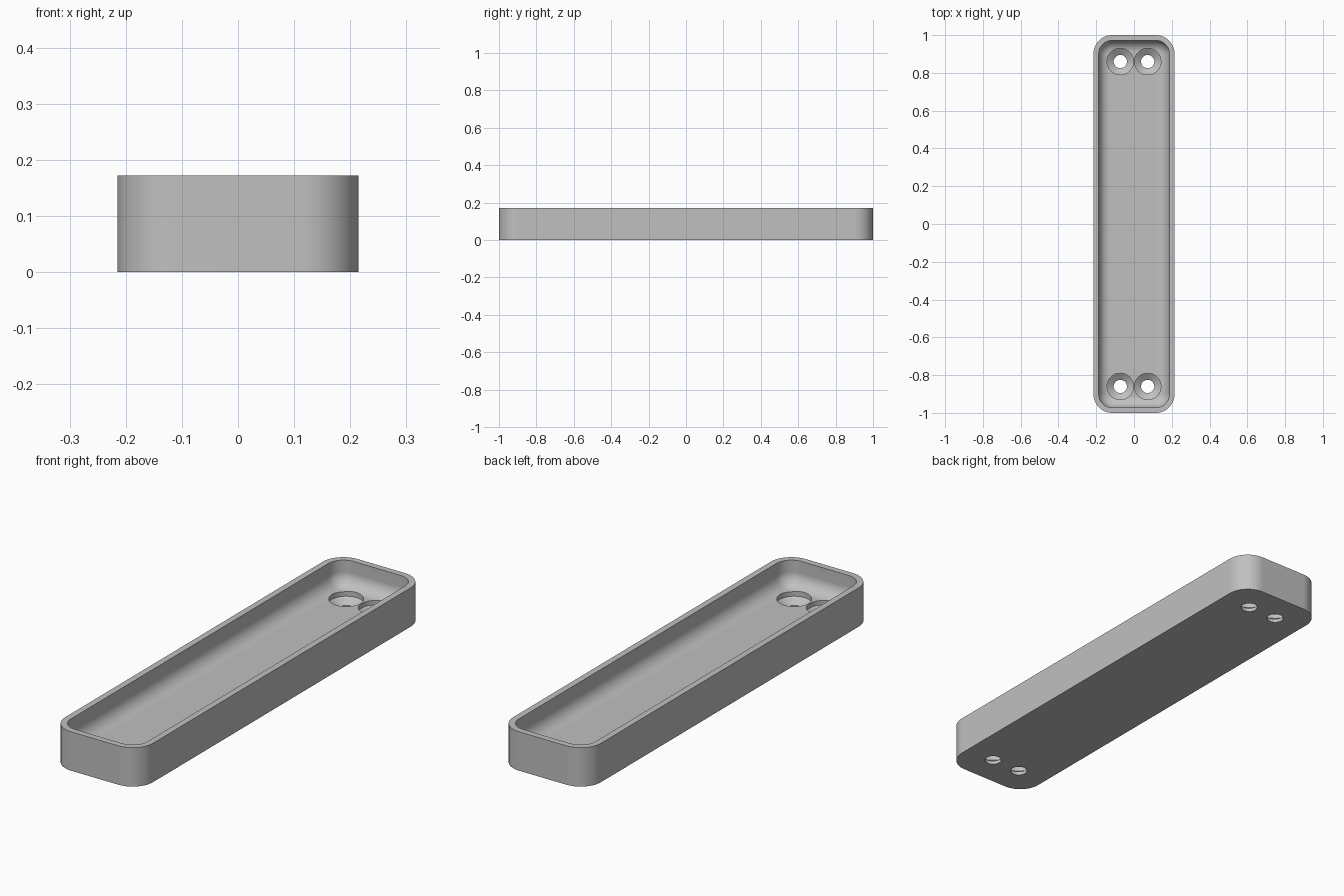
import bpy, bmesh
from math import sin, cos, pi

if "Cube" in bpy.data.objects:
    bpy.data.objects.remove(bpy.data.objects["Cube"], do_unlink=True)

HALF_X, HALF_Y, HEIGHT, CORNER = 0.215, 1.0, 0.172, 0.1
WALL, FLOOR, FILLET = 0.028, 0.06, 0.06
ARC = 12       # segments per rounded corner
ROUND = 48     # segments per screw hole

grey = bpy.data.materials.new("plain grey")
grey.use_nodes = True
colour = (0.53, 0.53, 0.53, 1)
grey.diffuse_color = colour
grey.node_tree.nodes["Principled BSDF"].inputs["Base Color"].default_value = colour


def make_object(name, bm):
    bmesh.ops.recalc_face_normals(bm, faces=bm.faces)
    mesh = bpy.data.meshes.new(name)
    bm.to_mesh(mesh)
    bm.free()
    mesh.materials.append(grey)
    obj = bpy.data.objects.new(name, mesh)
    bpy.context.collection.objects.link(obj)
    return obj


def rounded_ring(bm, inset, z):
    """Rounded rectangle of vertices, offset inwards by inset."""
    r = CORNER - inset
    ring = []
    for k, (sx, sy) in enumerate([(1, 1), (-1, 1), (-1, -1), (1, -1)]):
        for i in range(ARC + 1):
            a = (k + i / ARC) * pi / 2
            ring.append(bm.verts.new((sx * (HALF_X - CORNER) + r * cos(a),
                                      sy * (HALF_Y - CORNER) + r * sin(a), z)))
    return ring


def circle_ring(bm, x, y, radius, z):
    return [bm.verts.new((x + radius * cos(2 * pi * i / ROUND),
                          y + radius * sin(2 * pi * i / ROUND), z))
            for i in range(ROUND)]


def skin(bm, rings):
    """Closed solid through a stack of matching rings."""
    for a, b in zip(rings, rings[1:]):
        for i in range(len(a)):
            j = (i + 1) % len(a)
            bm.faces.new((a[i], a[j], b[j], b[i]))
    bm.faces.new(rings[0])
    bm.faces.new(rings[-1])


# Tray: outer wall, flat rim, inner wall, rounded cove and floor
bm = bmesh.new()
section = [(0, 0), (0, HEIGHT), (WALL, HEIGHT)]
for i in range(ARC + 1):
    a = i / ARC * pi / 2
    section.append((WALL + FILLET * (1 - cos(a)), FLOOR + FILLET * (1 - sin(a))))
skin(bm, [rounded_ring(bm, inset, z) for inset, z in section])
tray = make_object("tray", bm)

# Countersunk screw holes, a pair at each end
bm = bmesh.new()
bore, head = 0.035, 0.07
hole = [(bore, -0.05), (bore, 0.016), (head, 0.04), (head, 0.1)]
for x in (-0.0725, 0.0725):
    for y in (-0.86, 0.86):
        skin(bm, [circle_ring(bm, x, y, r, z) for r, z in hole])
cutter = make_object("screw_hole_cutter", bm)
cutter.hide_render = True

cut = tray.modifiers.new("screw holes", 'BOOLEAN')
cut.operation = 'DIFFERENCE'
cut.solver = 'EXACT'
cut.object = cutter

bpy.ops.object.select_all(action='DESELECT')
tray.select_set(True)
bpy.context.view_layer.objects.active = tray
bpy.ops.object.modifier_apply(modifier=cut.name)
bpy.data.objects.remove(cutter, do_unlink=True)

# Smooth curves with crisp rim and hole edges
bpy.ops.object.shade_smooth_by_angle(angle=pi / 6)
weighted = tray.modifiers.new("even shading", 'WEIGHTED_NORMAL')
weighted.keep_sharp = True
